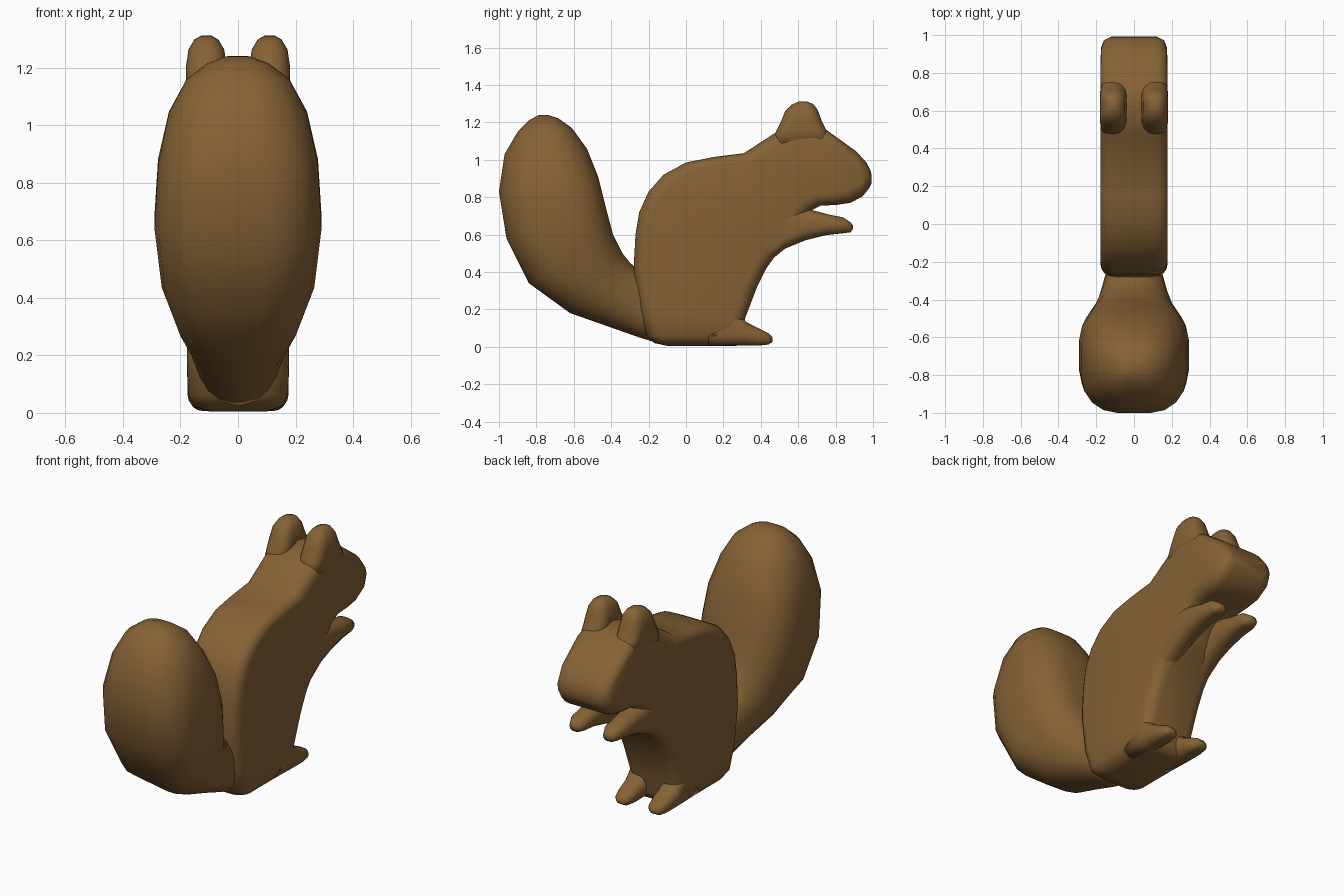
import bpy
import bmesh
import math
from mathutils import Vector

cube = bpy.data.objects.get("Cube")
if cube:
    bpy.data.objects.remove(cube, do_unlink=True)

brown = bpy.data.materials.new("brown fur")
brown.use_nodes = True
colour = (0.235, 0.121, 0.035, 1)
brown.diffuse_color = colour
bsdf = brown.node_tree.nodes["Principled BSDF"]
bsdf.inputs["Base Color"].default_value = colour
bsdf.inputs["Roughness"].default_value = 0.8


def rounded_section(w, d, r, steps=4):
    """Rounded rectangle of half sizes w, d as (across, along) pairs."""
    r = min(r, w * 0.9, d * 0.9)
    pts = []
    for k, (sx, sy) in enumerate([(1, 1), (-1, 1), (-1, -1), (1, -1)]):
        for i in range(steps + 1):
            a = math.pi / 2 * (k + i / steps)
            pts.append((sx * (w - r) + r * math.cos(a),
                        sy * (d - r) + r * math.sin(a)))
    return pts


def loft(name, sections, radius, x=0.0, mirror=False):
    """Skin through sections (y1, z1, y2, z2, half width)."""
    bm = bmesh.new()
    rings = []
    for y1, z1, y2, z2, w in sections:
        p, q = Vector((x, y1, z1)), Vector((x, y2, z2))
        mid, half = (p + q) / 2, (q - p) / 2
        d = half.length
        along = half.normalized()
        rings.append([bm.verts.new(mid + Vector((u, 0, 0)) + along * v)
                      for u, v in rounded_section(w, d, radius)])
    n = len(rings[0])
    for a, b in zip(rings, rings[1:]):
        for i in range(n):
            j = (i + 1) % n
            bm.faces.new((a[i], a[j], b[j], b[i]))
    bm.faces.new(rings[0])
    bm.faces.new(rings[-1])
    bmesh.ops.recalc_face_normals(bm, faces=bm.faces)
    for f in bm.faces:
        f.smooth = True
    mesh = bpy.data.meshes.new(name)
    bm.to_mesh(mesh)
    bm.free()
    mesh.materials.append(brown)
    obj = bpy.data.objects.new(name, mesh)
    bpy.context.collection.objects.link(obj)
    if mirror:
        obj.modifiers.new("Mirror", 'MIRROR')
    return obj


# Torso and head: back edge to front edge, from the seat up to the nose
loft("body_and_head", [
    (-0.10, 0.005, 0.27, 0.005, 0.10),
    (-0.17, 0.02, 0.30, 0.02, 0.15),
    (-0.21, 0.06, 0.31, 0.06, 0.173),
    (-0.25, 0.20, 0.315, 0.15, 0.178),
    (-0.28, 0.42, 0.38, 0.32, 0.178),
    (-0.27, 0.60, 0.43, 0.42, 0.178),
    (-0.25, 0.72, 0.48, 0.49, 0.178),
    (-0.20, 0.83, 0.53, 0.54, 0.178),
    (-0.12, 0.92, 0.57, 0.59, 0.178),
    (0.00, 0.985, 0.60, 0.65, 0.178),
    (0.15, 1.015, 0.63, 0.69, 0.178),
    (0.31, 1.035, 0.67, 0.73, 0.178),
    (0.47, 1.14, 0.72, 0.755, 0.178),
    (0.62, 1.19, 0.80, 0.758, 0.178),
    (0.75, 1.16, 0.88, 0.77, 0.178),
    (0.91, 1.045, 0.945, 0.805, 0.174),
    (0.965, 0.985, 0.977, 0.845, 0.16),
    (0.99, 0.935, 0.993, 0.875, 0.12),
], 0.07)

# Bushy tail: underside edge to upper edge, from the root to the tip
loft("tail", [
    (-0.12, 0.01, -0.10, 0.30, 0.12),
    (-0.25, 0.05, -0.24, 0.40, 0.145),
    (-0.42, 0.11, -0.30, 0.45, 0.175),
    (-0.62, 0.18, -0.34, 0.50, 0.215),
    (-0.84, 0.34, -0.39, 0.60, 0.265),
    (-0.96, 0.58, -0.43, 0.75, 0.29),
    (-1.00, 0.83, -0.47, 0.91, 0.278),
    (-0.97, 1.03, -0.53, 1.06, 0.24),
    (-0.90, 1.15, -0.61, 1.17, 0.178),
    (-0.84, 1.21, -0.68, 1.22, 0.105),
    (-0.79, 1.238, -0.74, 1.24, 0.04),
], 0.19)

# Ears: back edge to front edge, rising from the head
loft("ears", [
    (0.44, 1.06, 0.80, 1.08, 0.066),
    (0.485, 1.16, 0.75, 1.16, 0.07),
    (0.51, 1.21, 0.725, 1.21, 0.07),
    (0.53, 1.26, 0.705, 1.265, 0.062),
    (0.565, 1.295, 0.68, 1.298, 0.042),
    (0.60, 1.31, 0.645, 1.312, 0.018),
], 0.07, x=0.11, mirror=True)

# Arms: lower edge to upper edge, from the shoulder to the paw
loft("arms", [
    (0.36, 0.40, 0.30, 0.70, 0.05),
    (0.45, 0.46, 0.40, 0.74, 0.065),
    (0.53, 0.525, 0.54, 0.745, 0.068),
    (0.64, 0.57, 0.66, 0.735, 0.068),
    (0.75, 0.597, 0.76, 0.708, 0.062),
    (0.84, 0.607, 0.84, 0.692, 0.055),
    (0.88, 0.612, 0.88, 0.665, 0.036),
    (0.892, 0.63, 0.892, 0.65, 0.015),
], 0.07, x=0.11, mirror=True)

# Feet: sole to instep, from the heel to the toes
loft("feet", [
    (0.12, 0.008, 0.12, 0.22, 0.065),
    (0.26, 0.006, 0.27, 0.19, 0.068),
    (0.32, 0.006, 0.325, 0.13, 0.066),
    (0.39, 0.007, 0.39, 0.098, 0.058),
    (0.44, 0.012, 0.44, 0.073, 0.045),
    (0.462, 0.025, 0.462, 0.05, 0.022),
], 0.06, x=0.108, mirror=True)
